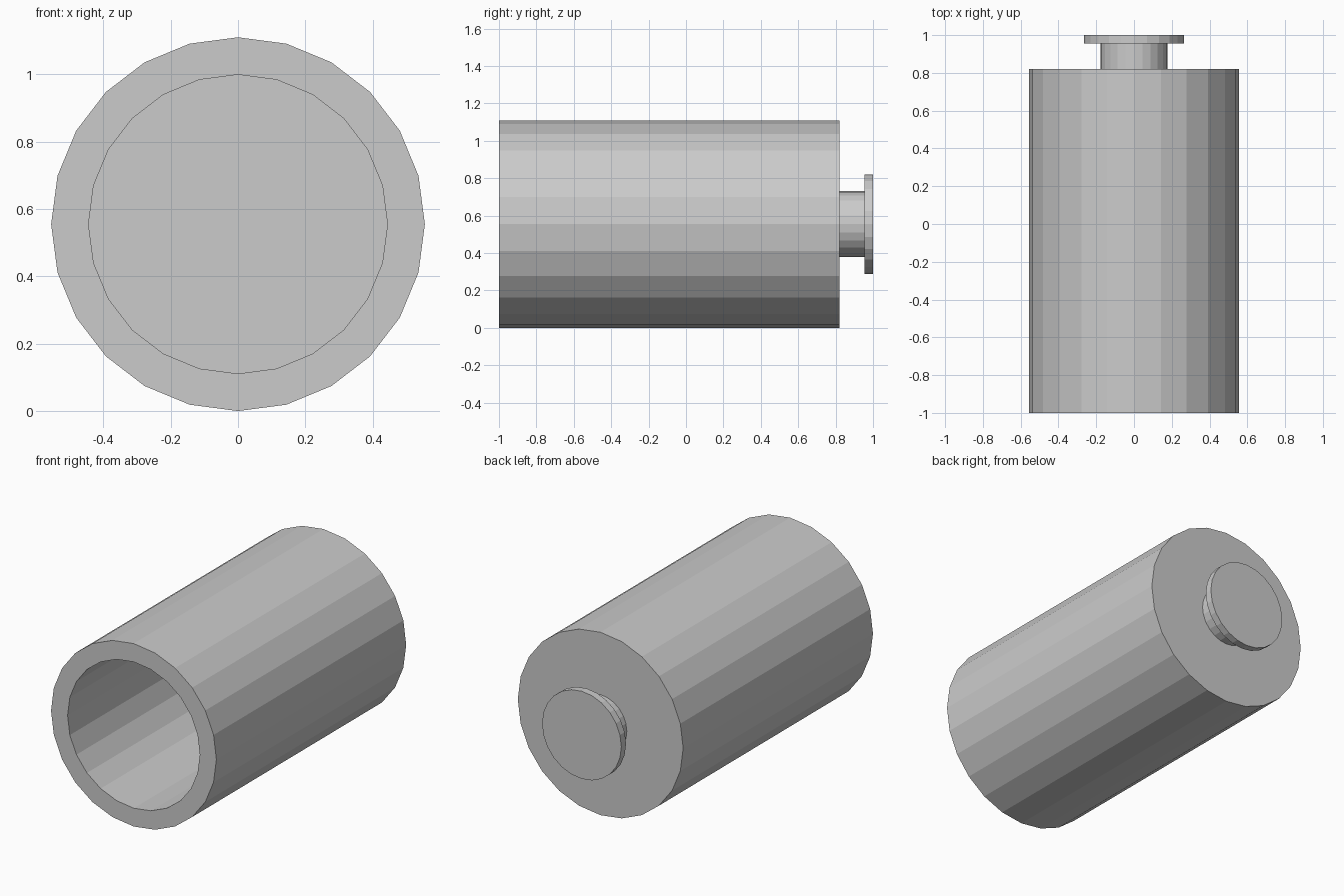
import bpy, bmesh
from math import sin, cos, pi

if "Cube" in bpy.data.objects:
    bpy.data.objects.remove(bpy.data.objects["Cube"])

SIDES = 24
CENTRE_Z = 0.555


def lathe(name, profile):
    """Revolve (radius, y) points about the y axis and close both ends."""
    bm = bmesh.new()
    rings = []
    for r, y in profile:
        rings.append([bm.verts.new((r * sin(2 * pi * i / SIDES), y,
                                    CENTRE_Z + r * cos(2 * pi * i / SIDES)))
                      for i in range(SIDES)])
    for a, b in zip(rings, rings[1:]):
        for i in range(SIDES):
            j = (i + 1) % SIDES
            bm.faces.new((a[i], a[j], b[j], b[i]))
    bm.faces.new(rings[0])
    bm.faces.new(rings[-1])
    bmesh.ops.recalc_face_normals(bm, faces=bm.faces)
    mesh = bpy.data.meshes.new(name)
    bm.to_mesh(mesh)
    bm.free()
    obj = bpy.data.objects.new(name, mesh)
    bpy.context.collection.objects.link(obj)
    return obj


# Hollow cup: inner floor, bore, rim, outer wall, closed back
lathe("hollow_body", [(0.444, 0.71), (0.444, -1.0), (0.555, -1.0), (0.555, 0.82)])

# Short neck and flanged knob on the back
lathe("knob", [(0.177, 0.82), (0.177, 0.955), (0.266, 0.955), (0.266, 1.0)])
